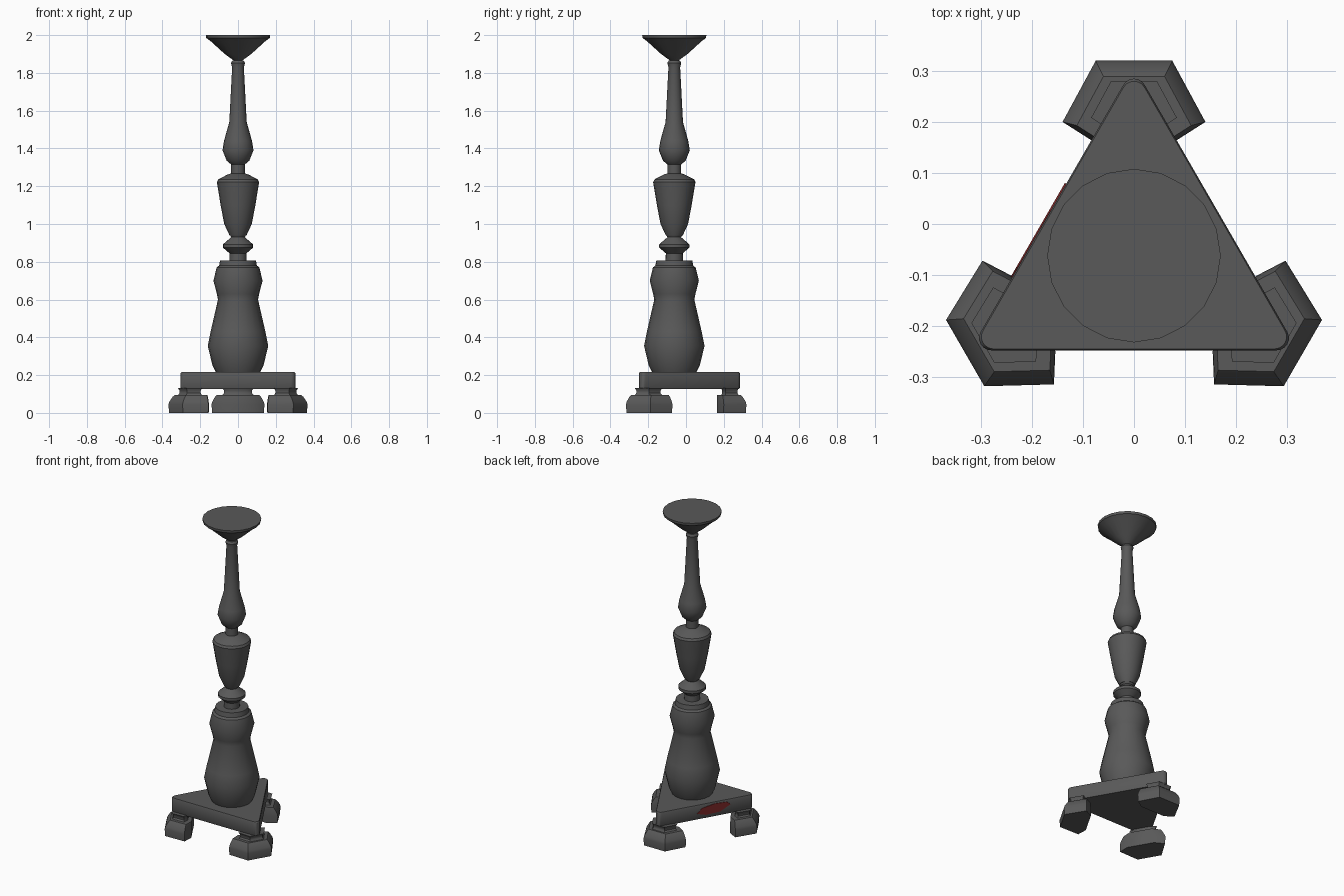
import bpy, bmesh
from math import sin, cos, pi, radians
from mathutils import Vector, Matrix

cube = bpy.data.objects.get("Cube")
if cube:
    bpy.data.objects.remove(cube, do_unlink=True)

CENTRE = Vector((0, -0.062, 0))


def material(name, colour):
    m = bpy.data.materials.new(name)
    m.use_nodes = True
    m.diffuse_color = colour
    bsdf = m.node_tree.nodes["Principled BSDF"]
    bsdf.inputs["Base Color"].default_value = colour
    bsdf.inputs["Roughness"].default_value = 0.8
    return m


IRON = material("dark iron grey", (0.1, 0.1, 0.1, 1))
RED = material("dark red", (0.2, 0.02, 0.02, 1))


def loft(name, rings, mat, angle=35):
    """Skin a stack of equal-length rings and cap both ends."""
    bm = bmesh.new()
    loops = [[bm.verts.new(p) for p in ring] for ring in rings]
    for a, b in zip(loops, loops[1:]):
        for i in range(len(a)):
            j = (i + 1) % len(a)
            bm.faces.new((a[i], a[j], b[j], b[i]))
    bm.faces.new(loops[0][::-1])
    bm.faces.new(loops[-1])
    bmesh.ops.recalc_face_normals(bm, faces=bm.faces)
    mesh = bpy.data.meshes.new(name)
    bm.to_mesh(mesh)
    bm.free()
    mesh.materials.append(mat)
    ob = bpy.data.objects.new(name, mesh)
    bpy.context.collection.objects.link(ob)
    bpy.ops.object.select_all(action="DESELECT")
    ob.select_set(True)
    bpy.context.view_layer.objects.active = ob
    bpy.ops.object.shade_smooth_by_angle(angle=radians(angle))
    return ob


def turned(name, profile, sides=20):
    """Lathe a (radius, height) profile about the column axis."""
    rings = [[CENTRE + Vector((r * cos(2 * pi * i / sides), r * sin(2 * pi * i / sides), z))
              for i in range(sides)] for r, z in profile]
    return loft(name, rings, IRON)


# Turned column, bottom to top
turned("lower_baluster", [(.115, .21), (.135, .25), (.16, .355), (.145, .43), (.106, .6),
                          (.112, .63), (.13, .7), (.113, .77), (.1, .78), (.095, .808)])
turned("collar_ring", [(.046, .8), (.045, .845), (.08, .875), (.08, .892), (.036, .93),
                       (.045, .945)])
turned("middle_vase", [(.045, .94), (.073, 1.0), (.092, 1.1), (.112, 1.222), (.105, 1.236),
                       (.055, 1.262), (.036, 1.268)])
turned("upper_stem", [(.036, 1.25), (.036, 1.315), (.06, 1.335), (.082, 1.39), (.074, 1.44),
                      (.046, 1.54), (.031, 1.83), (.037, 1.852), (.03, 1.865)])
turned("top_dish", [(.015, 1.86), (.07, 1.9), (.145, 1.968), (.168, 1.985), (.17, 2.0)])

# Triangular base slab with rounded corners
outline = []
for k in range(3):
    mid = pi / 2 + k * 2 * pi / 3
    hub = CENTRE + Vector((cos(mid), sin(mid), 0)) * 0.323
    for step in range(-3, 4):
        a = mid + step * pi / 9
        outline.append(hub + Vector((cos(a), sin(a), 0)) * 0.024)


def slab_ring(scale, z):
    return [CENTRE + (p - CENTRE) * scale + Vector((0, 0, z)) for p in outline]


loft("base_slab", [slab_ring(.985, .127), slab_ring(1, .133), slab_ring(1, .21),
                   slab_ring(.985, .217)], IRON)

# Three angular feet, each with a short neck below the slab
HALF = [(.085, .165), (.14, .2), (.075, .32)]
FOOT = HALF + [(-x, y) for x, y in HALF[::-1]]


def foot_ring(scale, z, pivot, turn):
    ring = []
    for x, y in FOOT:
        p = Vector((x * scale, pivot + (y - pivot) * scale, z)) - CENTRE
        ring.append(turn @ p + CENTRE)
    return ring


for k, side in enumerate(("back", "right", "left")):
    turn = Matrix.Rotation(k * 2 * pi / 3, 3, "Z")
    steps = [(.98, 0), (1, .045), (.97, .06), (.87, .085), (.8, .096)]
    loft(side + "_foot", [foot_ring(s, z, .165, turn) for s, z in steps], IRON)
    neck = [(.62, .09), (.52, .105), (.52, .118), (.6, .132)]
    loft(side + "_foot_neck", [foot_ring(s, z, .22, turn) for s, z in neck], IRON)

# Thin red patch on the right side of the slab
start, end = outline[6], outline[7]
along = end - start
out = Vector((along.y, -along.x, 0)).normalized()
if out.x > 0:
    out = -out
patch = [(.4, .165), (.5, .148), (.66, .152), (.78, .185), (.74, .204), (.6, .208), (.46, .194)]
loft("red_patch", [[start + along * t + out * d + Vector((0, 0, z)) for t, z in patch]
                   for d in (-.001, .003)], RED)
